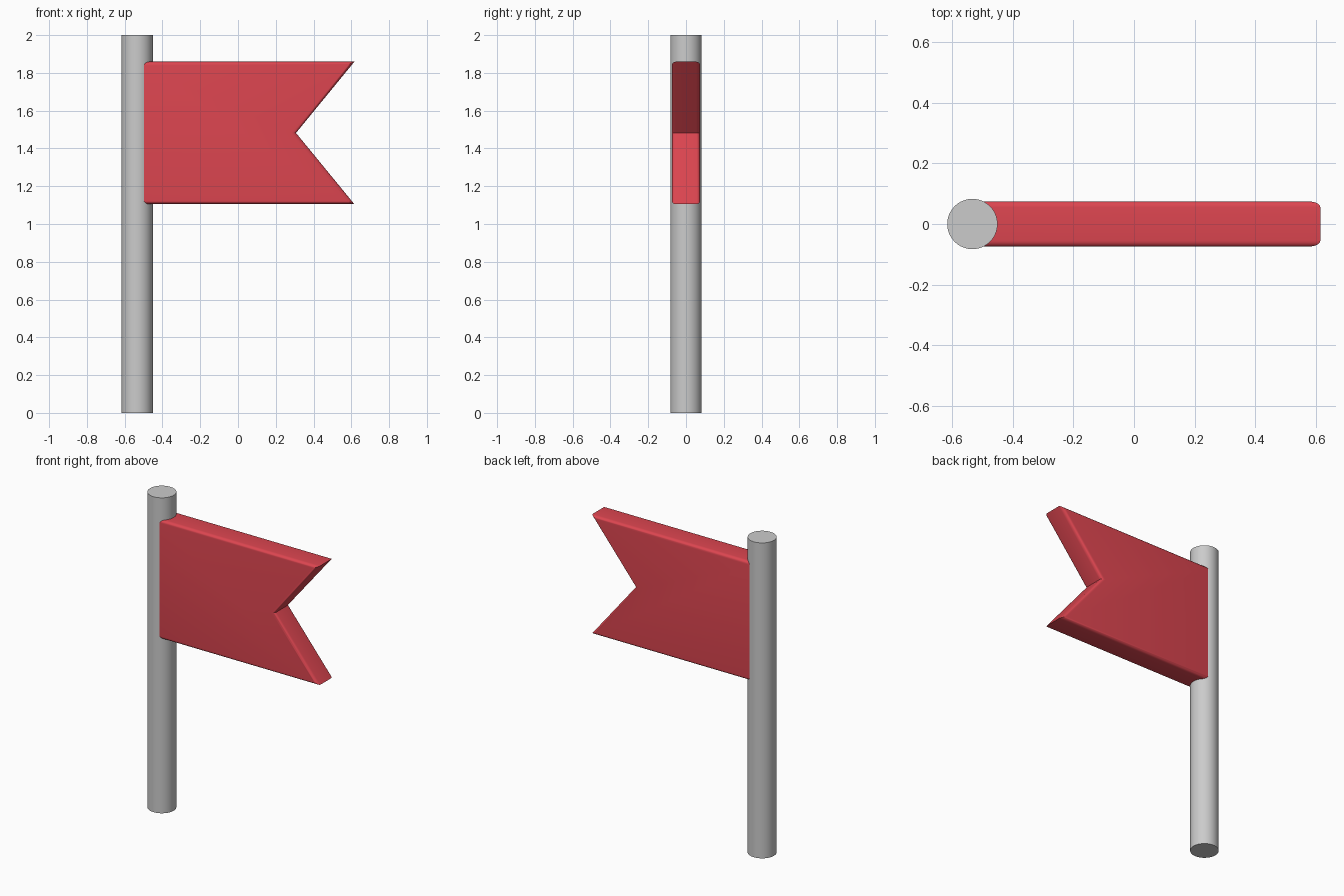
import bpy, bmesh

if "Cube" in bpy.data.objects:
    bpy.data.objects.remove(bpy.data.objects["Cube"])

HALF_THICK = 0.075

# Pole: smooth upright cylinder
bpy.ops.mesh.primitive_cylinder_add(vertices=64, radius=0.083, depth=2.0, location=(-0.534, 0, 1.0))
pole = bpy.context.object
pole.name = "pole"
bpy.ops.object.shade_smooth_by_angle(angle=0.6)

# Flag: swallowtail outline extruded, with rounded front and back rims
outline = [(-0.53, 1.105), (0.616, 1.105), (0.307, 1.482), (0.616, 1.859), (-0.53, 1.859)]
bm = bmesh.new()
face = bm.faces.new([bm.verts.new((x, -HALF_THICK, z)) for x, z in outline])
ext = bmesh.ops.extrude_face_region(bm, geom=[face], use_keep_orig=True)
for v in ext["geom"]:
    if isinstance(v, bmesh.types.BMVert):
        v.co.y = HALF_THICK
bmesh.ops.recalc_face_normals(bm, faces=bm.faces[:])
rims = [e for e in bm.edges if abs(e.verts[0].co.y - e.verts[1].co.y) < 1e-4]
bmesh.ops.bevel(bm, geom=rims, offset=0.02, offset_type='OFFSET', segments=5,
                profile=0.5, affect='EDGES', clamp_overlap=True)
bmesh.ops.recalc_face_normals(bm, faces=bm.faces[:])
mesh = bpy.data.meshes.new("flag")
bm.to_mesh(mesh)
bm.free()
flag = bpy.data.objects.new("flag", mesh)
bpy.context.collection.objects.link(flag)

red = bpy.data.materials.new("red cloth")
red.diffuse_color = (0.72, 0.06, 0.08, 1)
red.use_nodes = True
red.node_tree.nodes["Principled BSDF"].inputs["Base Color"].default_value = red.diffuse_color
mesh.materials.append(red)

bpy.ops.object.select_all(action='DESELECT')
flag.select_set(True)
bpy.context.view_layer.objects.active = flag
bpy.ops.object.shade_smooth_by_angle(angle=0.6)
